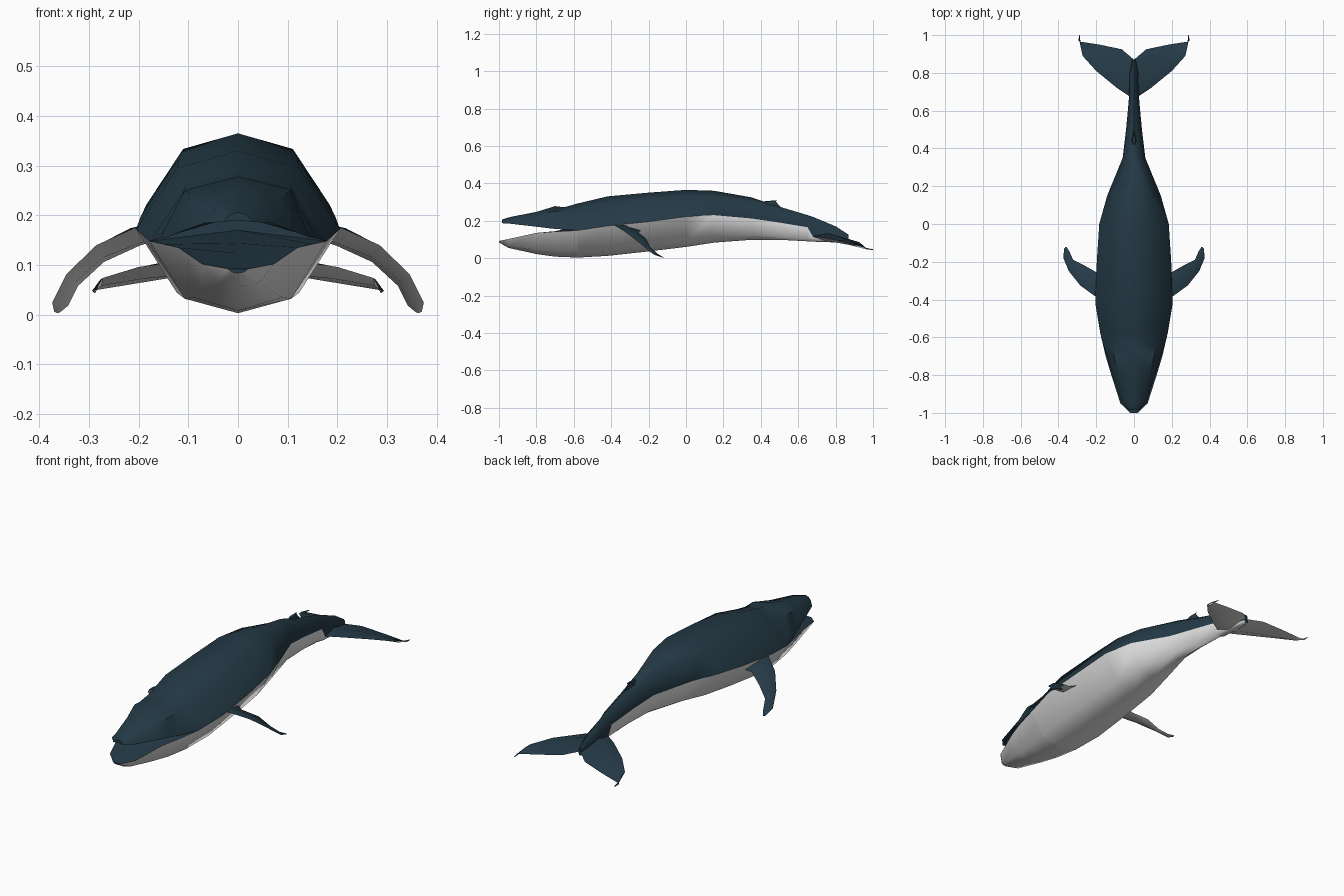
import bpy, bmesh, math
from mathutils import Vector


def material(name, rgb):
    m = bpy.data.materials.new(name)
    m.diffuse_color = (*rgb, 1)
    return m


MATS = [material("dark_blue_skin", (0.018, 0.042, 0.062)),
        material("white_belly", (0.78, 0.78, 0.78))]
DARK, WHITE = 0, 1


def loft(name, rings, colours, cap_start=True, cap_end=True, mirror=False, angle=50):
    """Skin closed rings; each strip between ring points gets its own colour."""
    bm = bmesh.new()
    vs = [[bm.verts.new(p) for p in r] for r in rings]
    n = len(rings[0])
    for a, b in zip(vs, vs[1:]):
        for i in range(n):
            j = (i + 1) % n
            f = bm.faces.new((a[i], a[j], b[j], b[i]))
            f.material_index = colours[i]
    if cap_start:
        bm.faces.new(vs[0])
    if cap_end:
        bm.faces.new(vs[-1])
    bmesh.ops.recalc_face_normals(bm, faces=bm.faces)
    me = bpy.data.meshes.new(name)
    bm.to_mesh(me)
    bm.free()
    for m in MATS:
        me.materials.append(m)
    ob = bpy.data.objects.new(name, me)
    bpy.context.collection.objects.link(ob)
    if mirror:
        ob.modifiers.new("mirror", "MIRROR").use_mirror_merge = False
    bpy.ops.object.select_all(action="DESELECT")
    ob.select_set(True)
    bpy.context.view_layer.objects.active = ob
    bpy.ops.object.shade_smooth_by_angle(angle=math.radians(angle))
    return ob


def upper(y, w, top, side, ratio):
    """Right side, shoulder, crown, shoulder, left side."""
    sh = top - 0.22 * (top - side)
    return [(w, y, side), (ratio * w, y, sh), (0, y, top), (-ratio * w, y, sh), (-w, y, side)]


def lower(y, w, side, bottom):
    """Left flank, keel, right flank."""
    z = bottom + 0.2 * (side - bottom)
    return [(-0.6 * w, y, z), (0, y, bottom), (0.6 * w, y, z)]


# Body: y, half width, top, side line, bottom
BODY = [(-0.58, 0.178, 0.292, 0.148, 0.003), (-0.42, 0.205, 0.330, 0.172, 0.012),
        (-0.2, 0.197, 0.350, 0.195, 0.036), (0, 0.184, 0.365, 0.222, 0.060),
        (0.15, 0.142, 0.360, 0.230, 0.083), (0.35, 0.060, 0.325, 0.212, 0.098),
        (0.5, 0.042, 0.275, 0.190, 0.098), (0.65, 0.028, 0.230, 0.165, 0.090),
        (0.68, 0.027, 0.220, 0.112, 0.088), (0.8, 0.027, 0.170, 0.100, 0.084),
        (0.87, 0.010, 0.125, 0.092, 0.080)]
loft("body", [upper(y, w, t, s, 0.6) + lower(y, w, s, b) for y, w, t, s, b in BODY],
     [DARK] * 4 + [WHITE] * 4)

# Upper jaw with arched roof: y, half width, top, lip, roof, shoulder ratio
UPPER = [(-0.985, 0.028, 0.206, 0.187, 0.190, 0.6), (-0.94, 0.068, 0.220, 0.184, 0.200, 0.65),
         (-0.8, 0.112, 0.247, 0.168, 0.212, 0.7), (-0.7, 0.142, 0.278, 0.156, 0.215, 0.75),
         (-0.65, 0.158, 0.272, 0.153, 0.210, 0.7), (-0.58, 0.178, 0.292, 0.148, 0.200, 0.6)]
loft("upper_jaw", [upper(y, w, t, s, k) + [(0, y, r)] for y, w, t, s, r, k in UPPER],
     [DARK] * 6, cap_end=False)

# Lower jaw with dark mouth floor: y, half width, lip, bottom, floor
LOWER = [(-1.0, 0.020, 0.092, 0.084, 0.092), (-0.95, 0.072, 0.102, 0.055, 0.098),
         (-0.8, 0.120, 0.135, 0.022, 0.124), (-0.7, 0.150, 0.142, 0.008, 0.144),
         (-0.58, 0.178, 0.148, 0.003, 0.170)]
loft("lower_jaw", [[(-w, y, s)] + lower(y, w, s, b) + [(w, y, s), (0, y, f)]
                   for y, w, s, b, f in LOWER],
     [WHITE] * 4 + [DARK] * 2, cap_end=False)


def fin(name, sections, up):
    """Thin blade from leading point, trailing point and half thickness."""
    rings = []
    for lead, trail, t in sections:
        a, b, n = Vector(lead), Vector(trail), Vector(up).normalized()
        mid = a.lerp(b, 0.4)
        rings.append([a, mid + n * t, b, mid - n * t])
    return loft(name, rings, [DARK, DARK, WHITE, WHITE], mirror=True, angle=70)


# Flippers, drooping and swept back
fin("flipper", [((0.170, -0.40, 0.178), (0.165, -0.24, 0.150), 0.020),
                ((0.210, -0.38, 0.174), (0.200, -0.255, 0.138), 0.018),
                ((0.285, -0.325, 0.140), (0.270, -0.215, 0.106), 0.014),
                ((0.345, -0.25, 0.082), (0.322, -0.19, 0.058), 0.010),
                ((0.374, -0.18, 0.024), (0.342, -0.145, 0.018), 0.007),
                ((0.370, -0.13, 0.006), (0.358, -0.12, 0.005), 0.003)], (0.6, 0, 0.8))

# Tail flukes
fin("tail_fluke", [((0, 0.66, 0.118), (0, 0.87, 0.102), 0.024),
                   ((0.09, 0.72, 0.112), (0.065, 0.925, 0.086), 0.019),
                   ((0.20, 0.81, 0.096), (0.185, 0.950, 0.066), 0.012),
                   ((0.272, 0.89, 0.074), (0.283, 0.965, 0.050), 0.006),
                   ((0.284, 0.965, 0.052), (0.294, 0.970, 0.048), 0.004),
                   ((0.286, 0.998, 0.046), (0.291, 1.0, 0.045), 0.002)], (0.2, 0, 1))

# Small hooked dorsal fin: front y, back y, height, half width
DORSAL = [(0.36, 0.51, 0.268, 0.016), (0.41, 0.48, 0.303, 0.009), (0.465, 0.488, 0.308, 0.003)]
loft("dorsal_fin", [[(0, a, z), (w, (a + b) / 2, z), (0, b, z), (-w, (a + b) / 2, z)]
                    for a, b, z, w in DORSAL], [DARK] * 4)
